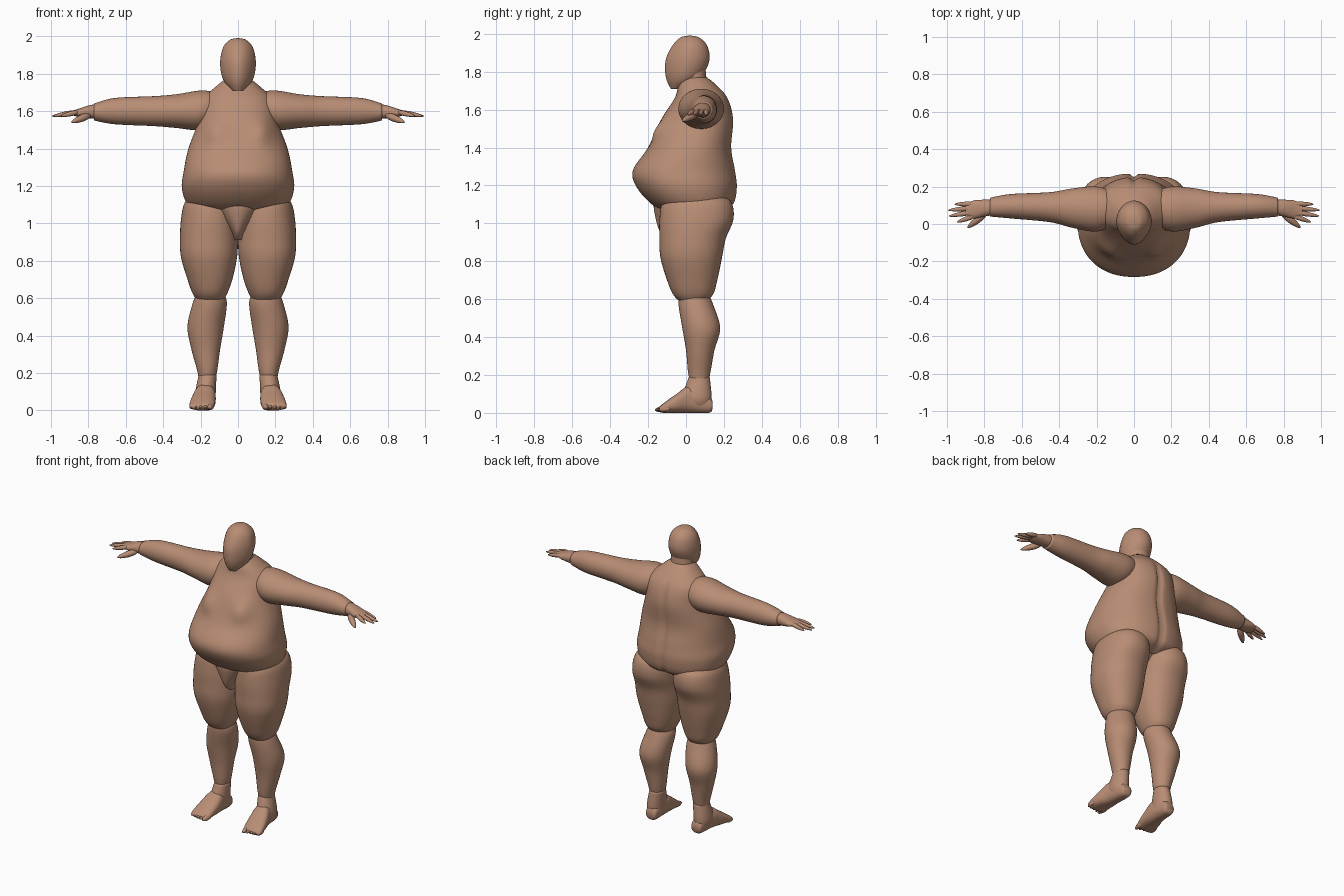
import bpy
import bmesh
from math import cos, sin, pi, exp, copysign
from mathutils import Vector

cube = bpy.data.objects.get("Cube")
if cube:
    bpy.data.objects.remove(cube, do_unlink=True)

SKIN = (.48, .265, .175, 1)
skin = bpy.data.materials.new("tan skin")
skin.use_nodes = True
skin.diffuse_color = SKIN
bsdf = skin.node_tree.nodes["Principled BSDF"]
bsdf.inputs["Base Color"].default_value = SKIN
bsdf.inputs["Roughness"].default_value = .7


def finish(name, bm, mirror):
    """Turn a bmesh into a smooth skin part, optionally paired left and right."""
    bmesh.ops.recalc_face_normals(bm, faces=bm.faces[:])
    mesh = bpy.data.meshes.new(name)
    bm.to_mesh(mesh)
    bm.free()
    mesh.materials.append(skin)
    mesh.shade_smooth()
    part = bpy.data.objects.new(name, mesh)
    bpy.context.collection.objects.link(part)
    if mirror:
        part.modifiers.new("Mirror", "MIRROR").use_mirror_merge = False


def spline(before, start, end, after, t):
    """Smooth curve through start and end, guided by their neighbours."""
    leave, arrive = (end - before) / 2, (after - start) / 2
    ease = t * t * (3 - 2 * t)
    back = 1 - t
    return start + (end - start) * ease + leave * t * back * back - arrive * t * t * back


def rounded(value, power):
    return copysign(abs(value) ** (2 / power), value)


def loft(name, axis, sections, power=2, mirror=False, shape=None, sides=48, steps=6):
    """Skin oval sections, each a position, then the low and high edge
    along both other axes."""
    rows = []
    last = len(sections) - 1
    for i in range(last):
        near = [sections[max(0, min(last, i + k))] for k in range(-1, 3)]
        for step in range(steps):
            rows.append([spline(*values, step / steps) for values in zip(*near)])
    rows.append(sections[-1])
    bm = bmesh.new()
    rings = []
    for position, low_a, high_a, low_b, high_b in rows:
        ring = []
        for k in range(sides):
            angle = 2 * pi * k / sides
            u, v = rounded(cos(angle), power), rounded(sin(angle), power)
            point = [(low_a + high_a + (high_a - low_a) * u) / 2,
                     (low_b + high_b + (high_b - low_b) * v) / 2]
            point.insert(axis, position)
            ring.append(bm.verts.new(shape(*point) if shape else point))
        rings.append(ring)
    for lower, upper in zip(rings, rings[1:]):
        for k in range(sides):
            bm.faces.new((lower[k - 1], lower[k], upper[k], upper[k - 1]))
    bm.faces.new(rings[0])
    bm.faces.new(rings[-1])
    finish(name, bm, mirror)


def centred(*sections):
    """Sections given as height, half width, front and back."""
    return [(z, -half, half, front, back) for z, half, front, back in sections]


def digit(name, start, end, radius):
    """Tapered rounded finger or toe between two points."""
    start, end = Vector(start), Vector(end)
    span = end - start
    turn = span.to_track_quat("Z", "Y")
    bm = bmesh.new()
    bmesh.ops.create_uvsphere(bm, u_segments=14, v_segments=12, radius=1)
    for vert in bm.verts:
        x, y, z = vert.co
        taper = radius * (1 - z / 4)
        vert.co = turn @ Vector((x * taper, y * taper, z * span.length / 2)) + (start + end) / 2
    finish(name, bm, True)


def torso_shape(x, y, z):
    # Breasts in front, spine groove behind
    if y < 0:
        breast = exp(-((abs(x) - .13) / .06) ** 2 - ((z - 1.49) / .06) ** 2)
        y -= .03 * breast * min(1, -y * 10)
    elif y > .1:
        y -= .02 * exp(-(x / .016) ** 2) * min(1, max(0, (1.72 - z) * 8))
    return x, y, z


def head_shape(x, y, z):
    # The face narrows toward the front
    return x * (1 - .2 * min(1, max(0, -y * 10))), y, z


# Torso, neck and head
loft("torso", 2, centred(
    (1.06, .2, -.1, .18), (1.1, .27, -.18, .25), (1.19, .3, -.26, .27),
    (1.28, .29, -.28, .26), (1.4, .265, -.2, .24), (1.55, .21, -.13, .25),
    (1.66, .19, -.06, .22), (1.73, .12, -.04, .16), (1.77, .07, -.02, .11)),
    power=2.2, shape=torso_shape, sides=96)
loft("neck", 2, centred(
    (1.66, .09, -.03, .13), (1.75, .075, -.03, .11), (1.85, .07, -.04, .1)))
loft("head", 2, centred(
    (1.71, .03, -.08, -.03), (1.75, .07, -.1, .06), (1.8, .09, -.11, .1),
    (1.87, .095, -.105, .125), (1.94, .08, -.07, .11), (1.98, .045, -.03, .07),
    (1.99, .01, .01, .03)), shape=head_shape)

# Groin wedge between the thighs
loft("pelvis", 2, centred(
    (.91, .02, -.09, .04), (.96, .04, -.14, .08), (1.08, .13, -.17, .17),
    (1.14, .18, -.16, .18)))

# Legs, the thigh overlapping the knee
loft("thigh", 2, [
    (.57, .09, .2, -.01, .08), (.62, .06, .24, -.065, .14), (.7, .03, .27, -.1, .165),
    (.82, .005, .305, -.135, .19), (.92, 0, .31, -.14, .21), (1.02, 0, .305, -.14, .25),
    (1.11, .01, .285, -.125, .24), (1.16, .06, .23, -.07, .18)], 2.2, True)
loft("lower_leg", 2, [
    (.17, .12, .21, .02, .12), (.22, .11, .22, .01, .13), (.33, .095, .25, 0, .15),
    (.45, .075, .27, -.02, .18), (.58, .06, .24, -.04, .14), (.65, .09, .21, -.03, .11)],
    mirror=True)

# Ankles, feet and toes
loft("ankle", 2, [
    (.02, .13, .21, 0, .12), (.08, .12, .23, -.02, .135), (.19, .115, .21, .015, .125)],
    mirror=True)
loft("foot", 1, [
    (.14, .14, .2, .02, .06), (.12, .13, .21, 0, .09), (.02, .12, .23, 0, .14),
    (-.05, .12, .25, 0, .1), (-.12, .13, .26, 0, .05), (-.14, .15, .25, .01, .03)],
    2.4, True)
for i in range(5):
    x = .145 + .025 * i
    digit(f"toe_{i + 1}", (x, -.08, .025), (x + .005, -.165 + .006 * i, .015),
          .013 if i else .018)

# Arms
loft("arm", 0, [
    (.1, 0, .17, 1.55, 1.7), (.2, -.04, .2, 1.5, 1.71), (.33, -.02, .19, 1.51, 1.69),
    (.45, .01, .17, 1.52, 1.68), (.66, .03, .16, 1.53, 1.67), (.77, .04, .14, 1.55, 1.64)],
    mirror=True)

# Hands, fingers and thumb
loft("hand", 0, [
    (.74, .05, .13, 1.56, 1.64), (.8, .04, .13, 1.56, 1.63), (.86, .03, .125, 1.57, 1.61),
    (.9, .05, .1, 1.585, 1.6)], 2.2, True)
for i in range(4):
    reach = .998 - .02 * (i - 1.6) ** 2
    digit(f"finger_{i + 1}", (.85, .044 + .021 * i, 1.597), (reach, .01 + .032 * i, 1.573), .013)
digit("thumb", (.79, .06, 1.58), (.89, -.02, 1.54), .019)
